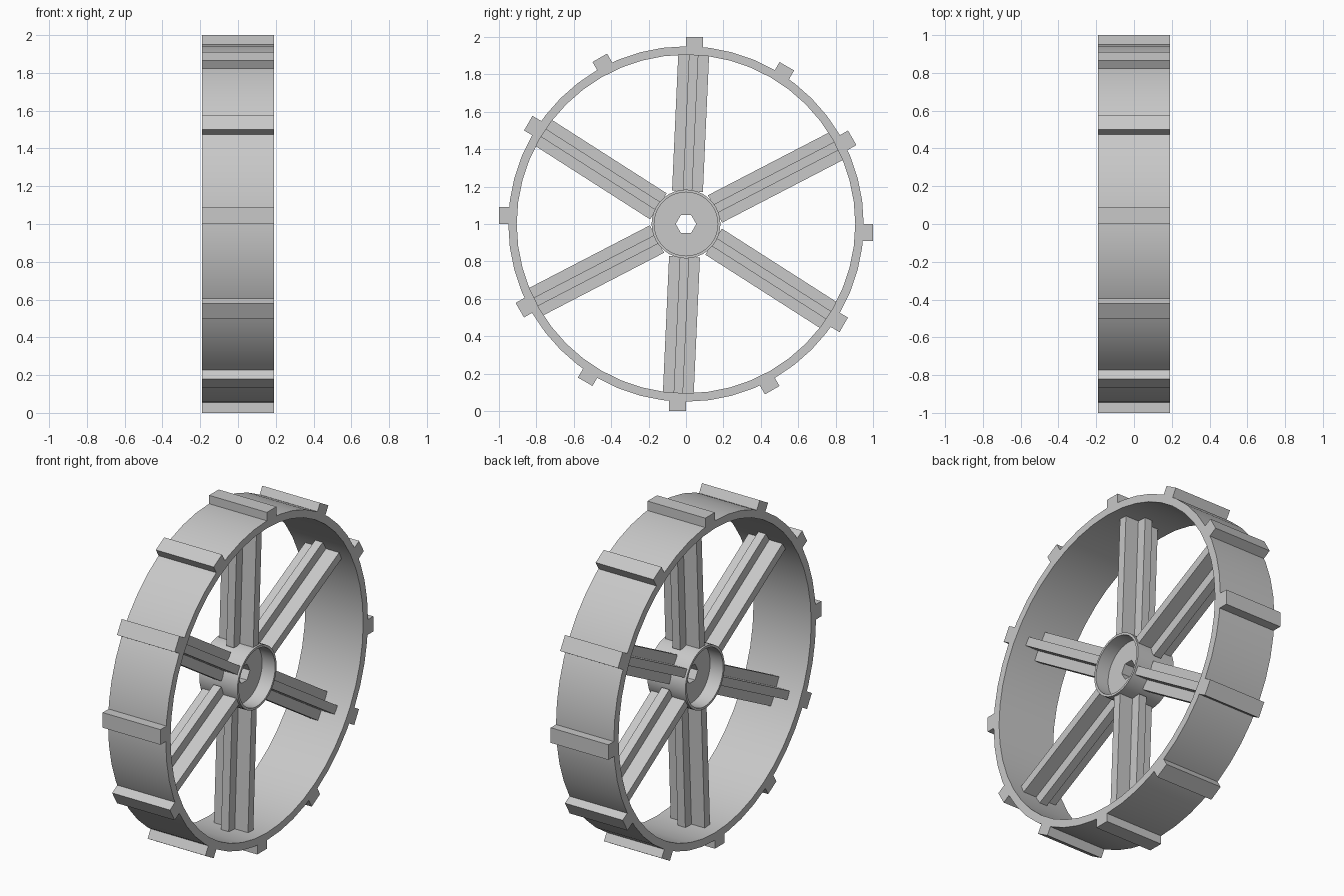
import bpy, bmesh, math
from mathutils import Matrix, Vector

cube = bpy.data.objects.get("Cube")
if cube:
    bpy.data.objects.remove(cube, do_unlink=True)

grey = bpy.data.materials.new("light_grey")
grey.use_nodes = True
colour = (0.58, 0.58, 0.58, 1)
grey.diffuse_color = colour
grey.node_tree.nodes["Principled BSDF"].inputs["Base Color"].default_value = colour

CENTRE = Vector((0, 0, 1))
HALF = 0.19      # half the wheel's width
TREADS = 12
SPOKES = 6
TILT = math.radians(-2.6)


def finish(name, bm, smooth=False):
    bmesh.ops.recalc_face_normals(bm, faces=bm.faces[:])
    mesh = bpy.data.meshes.new(name)
    bm.to_mesh(mesh)
    bm.free()
    mesh.materials.append(grey)
    obj = bpy.data.objects.new(name, mesh)
    obj.location = CENTRE
    bpy.context.collection.objects.link(obj)
    if smooth:
        bpy.ops.object.select_all(action='DESELECT')
        obj.select_set(True)
        bpy.context.view_layer.objects.active = obj
        bpy.ops.object.shade_smooth_by_angle(angle=math.radians(30))
    return obj


def lathe(name, profile, steps):
    """Spin a closed (x, radius) profile around the axle."""
    bm = bmesh.new()
    verts = [bm.verts.new((x, r, 0)) for x, r in profile]
    edges = [bm.edges.new((v, verts[i - 1])) for i, v in enumerate(verts)]
    bmesh.ops.spin(bm, geom=verts + edges, cent=(0, 0, 0), axis=(1, 0, 0),
                   angle=math.tau, steps=steps, use_merge=True)
    bmesh.ops.remove_doubles(bm, verts=bm.verts[:], dist=0.0001)
    return finish(name, bm, True)


def prism(name, outline, depth, angle):
    """Extrude an outline by a vector, then turn it around the axle."""
    bm = bmesh.new()
    face = bm.faces.new([bm.verts.new(p) for p in outline])
    geom = bmesh.ops.extrude_face_region(bm, geom=[face])["geom"]
    moved = [g for g in geom if isinstance(g, bmesh.types.BMVert)]
    bmesh.ops.translate(bm, verts=moved, vec=depth)
    # the extruded base is kept as the closing cap
    bmesh.ops.rotate(bm, verts=bm.verts[:], cent=(0, 0, 0),
                     matrix=Matrix.Rotation(angle, 3, 'X'))
    return finish(name, bm)


# Rim band
lathe("rim", [(-HALF, 0.905), (HALF, 0.905), (HALF, 0.95), (-HALF, 0.95)], 48)

# Tread bars across the rim, each standing to one side of its radius
for i in range(TREADS):
    bar = [(-HALF, 0.92, 0), (-HALF, 1, 0), (-HALF, 1, -0.09), (-HALF, 0.92, -0.09)]
    prism(f"tread_{i + 1}", bar, (2 * HALF, 0, 0), i * math.tau / TREADS)

# Cross-section spokes
a, b = 0.025, 0.0825    # rib half thickness, plate half width
c = 0.112               # rib half depth
cross = [(a, a), (a, b), (-a, b), (-a, a), (-c, a), (-c, -a),
         (-a, -a), (-a, -b), (a, -b), (a, -a), (c, -a), (c, a)]
for i in range(SPOKES):
    angle = TILT + math.radians(30) + i * math.tau / SPOKES
    prism(f"spoke_{i + 1}", [(x, 0.175, z) for x, z in cross], (0, 0.735, 0), angle)

# Hub sleeve
lathe("hub_sleeve", [(-0.125, 0.17), (0.125, 0.17), (0.125, 0.184), (-0.125, 0.184)], 36)

# Recessed hub disc with a hexagonal axle hole
bm = bmesh.new()
rings = []
for x in (-0.04, 0.04):
    for radius, sides in ((0.175, 36), (0.055, 6)):
        ring = []
        for k in range(sides):
            t = k * math.tau / sides
            ring.append(bm.verts.new((x, radius * math.cos(t), radius * math.sin(t))))
        rings.append(ring)
for outer, inner in (rings[:2], rings[2:]):
    for s in range(6):
        arc = [outer[(s * 6 + k) % 36] for k in range(7)]
        bm.faces.new(arc + [inner[(s + 1) % 6], inner[s]])
for near, far in ((rings[0], rings[2]), (rings[1], rings[3])):
    for k in range(len(near)):
        bm.faces.new((near[k - 1], near[k], far[k], far[k - 1]))
finish("hub_disc", bm)
